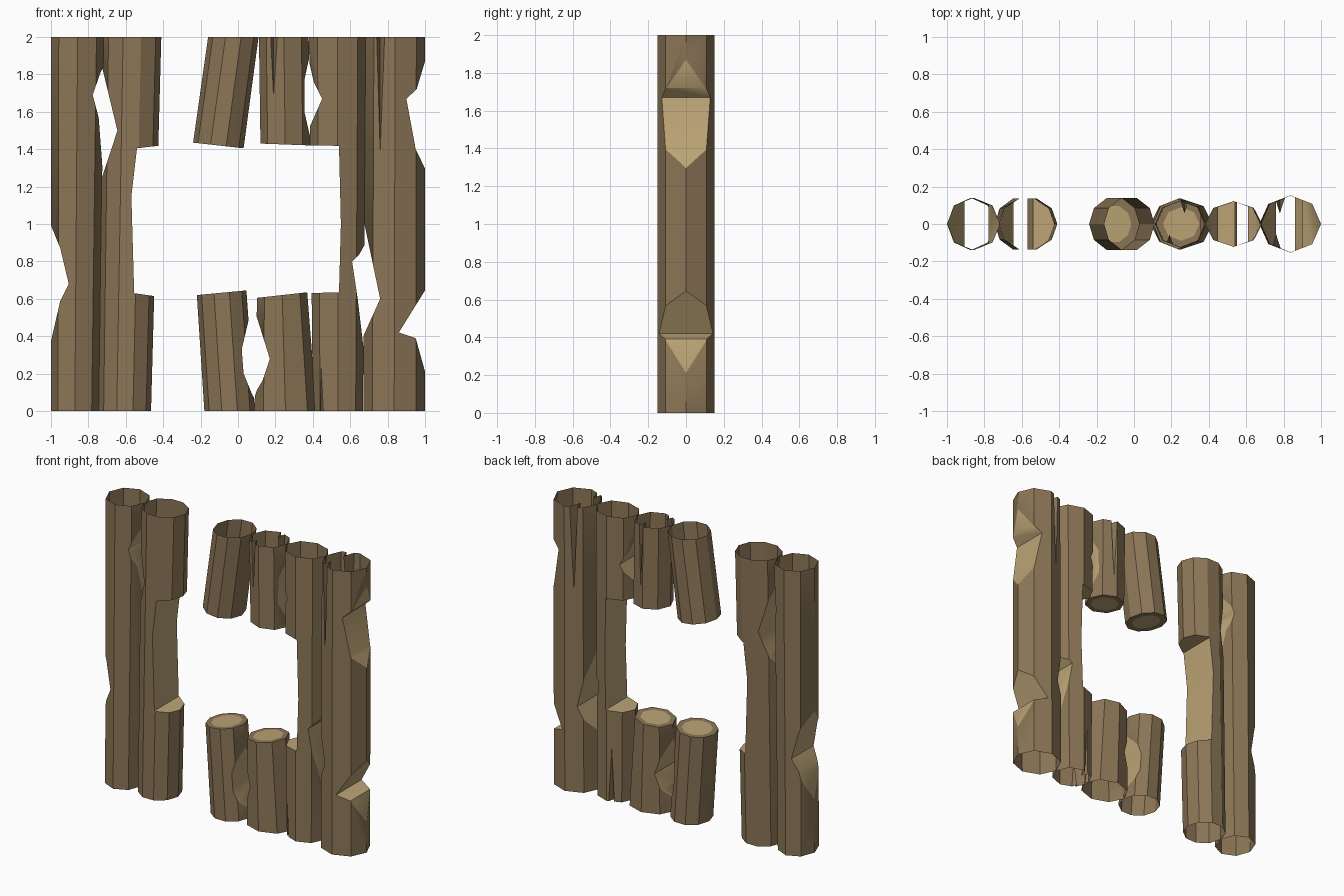
import bpy, bmesh, math

if "Cube" in bpy.data.objects:
    bpy.data.objects.remove(bpy.data.objects["Cube"])

def material(name, col):
    m = bpy.data.materials.new(name)
    m.diffuse_color = (*col, 1)
    m.use_nodes = True
    m.node_tree.nodes["Principled BSDF"].inputs["Base Color"].default_value = m.diffuse_color
    return m

BARK = material("brown bark", (0.262, 0.182, 0.095))
WOOD = material("cut wood", (0.50, 0.37, 0.18))

def make_object(name, bm):
    bmesh.ops.recalc_face_normals(bm, faces=bm.faces[:])
    me = bpy.data.meshes.new(name)
    bm.to_mesh(me)
    bm.free()
    me.materials.append(BARK)
    me.materials.append(WOOD)
    ob = bpy.data.objects.new(name, me)
    bpy.context.collection.objects.link(ob)
    return ob

def chip(points, outer):
    """Side cutter: an edge outline in x,z closed at x = outer, leaving bare wood."""
    outline = points + [(outer, points[-1][1]), (outer, points[0][1])]
    bm = bmesh.new()
    rings = [[bm.verts.new((x, y, z)) for x, z in outline] for y in (-0.3, 0.3)]
    n = len(outline)
    bm.faces.new(rings[0])
    bm.faces.new(rings[1])
    for i in range(n):
        j = (i + 1) % n
        bm.faces.new((rings[0][i], rings[0][j], rings[1][j], rings[1][i]))
    for f in bm.faces:
        f.material_index = 1
    return make_object("cutter", bm)

def crack(x, half, z_tip, z_end, side):
    """Tapering split running from a log end, on the front (-1) or back (1)."""
    bm = bmesh.new()
    a = bm.verts.new((x - half * 1.6, side * 0.2, z_end))
    b = bm.verts.new((x + half * 1.6, side * 0.2, z_end))
    c = bm.verts.new((x, side * 0.05, z_end))
    d = bm.verts.new((x, side * 0.13, z_tip))
    e = bm.verts.new((x, side * 0.2, z_tip))
    for f in ((a, b, c), (a, c, d), (b, d, c), (a, d, e), (b, e, d), (a, e, b)):
        bm.faces.new(f)
    return make_object("cutter", bm)

def log(name, bottom, top, depth, sides=8, inset=0.035, cutters=()):
    """Log between two slanted ends (x_left, x_right, z_left, z_right)."""
    bm = bmesh.new()
    rings = []
    for xl, xr, zl, zr in (bottom, top):
        ring = []
        for i in range(sides):
            a = 2 * math.pi * i / sides
            t = (1 + math.cos(a)) / 2
            ring.append(bm.verts.new((xl + (xr - xl) * t, depth * math.sin(a), zl + (zr - zl) * t)))
        rings.append(ring)
    caps = [bm.faces.new(r) for r in rings]
    for i in range(sides):
        j = (i + 1) % sides
        bm.faces.new((rings[0][i], rings[0][j], rings[1][j], rings[1][i]))
    bm.normal_update()
    # sawn ends: a wood disc inside a bark rim
    for cap in caps:
        if 0.1 < cap.calc_center_median().z < 1.9:
            bmesh.ops.inset_region(bm, faces=[cap], thickness=inset)
            cap.material_index = 1
    ob = make_object(name, bm)
    for c in cutters:
        mod = ob.modifiers.new("cut", 'BOOLEAN')
        mod.operation = 'DIFFERENCE'
        mod.solver = 'EXACT'
        mod.object = c
    bpy.context.view_layer.update()
    ev = ob.evaluated_get(bpy.context.evaluated_depsgraph_get())
    me = bpy.data.meshes.new_from_object(ev)
    ob.modifiers.clear()
    ob.data = me
    for c in cutters:
        bpy.data.objects.remove(c)
    # the outer ends of the wall stay open
    bm = bmesh.new()
    bm.from_mesh(me)
    ends = [f for f in bm.faces if all(v.co.z < 0.001 for v in f.verts)
            or all(v.co.z > 1.999 for v in f.verts)]
    bmesh.ops.delete(bm, geom=ends, context='FACES')
    bm.to_mesh(me)
    bm.free()
    bpy.ops.object.select_all(action='DESELECT')
    ob.select_set(True)
    bpy.context.view_layer.objects.active = ob
    bpy.ops.object.shade_smooth_by_angle(angle=math.radians(32))
    return ob

# outer left log
log("left_outer_log", (-1, -0.745, 0, 0), (-1, -0.715, 2, 2), 0.14, cutters=[
    chip([(-1.003, 1.0), (-0.95, 0.87), (-0.905, 0.68), (-0.95, 0.59), (-1.003, 0.36)], -1.2),
    chip([(-0.714, 1.85), (-0.735, 1.81), (-0.777, 1.69), (-0.745, 1.57), (-0.72, 1.24)], -0.6)])

# left log with the window notch
log("left_window_log", (-0.745, -0.465, 0, 0), (-0.722, -0.41, 2, 2), 0.142, sides=10, cutters=[
    chip([(-0.727, 1.84), (-0.645, 1.5), (-0.68, 1.39), (-0.73, 1.24)], -0.9),
    chip([(-0.41, 1.42), (-0.54, 1.405), (-0.57, 1.15), (-0.555, 0.63), (-0.43, 0.612)], -0.3)])

# short logs above and below the window
log("upper_short_log_left", (-0.24, 0.03, 1.435, 1.405), (-0.16, 0.11, 2, 2), 0.145, sides=10, inset=0.045)
log("lower_short_log_left", (-0.18, 0.09, 0, 0), (-0.22, 0.045, 0.62, 0.645), 0.14, sides=10, cutters=[
    chip([(0.06, 0.5), (0.02, 0.33), (0.03, 0.2), (0.075, 0.09), (0.092, 0.06)], 0.3)])
log("upper_short_log_right", (0.12, 0.385, 1.43, 1.42), (0.112, 0.378, 2, 2), 0.125, cutters=[
    chip([(0.383, 1.9), (0.355, 1.77), (0.355, 1.6), (0.387, 1.46)], 0.6),
    crack(0.19, 0.035, 1.48, 2.05, -1), crack(0.27, 0.03, 1.48, 2.05, 1)])
log("lower_short_log_right", (0.088, 0.42, 0, 0), (0.102, 0.37, 0.605, 0.635), 0.135, cutters=[
    chip([(0.095, 0.52), (0.17, 0.28), (0.13, 0.16), (0.1, 0.11), (0.08, 0.05)], -0.1)])

# right log with the window notch
log("right_window_log", (0.40, 0.668, 0, 0), (0.38, 0.685, 2, 2), 0.122, cutters=[
    chip([(0.375, 1.89), (0.405, 1.76), (0.45, 1.67), (0.375, 1.5)], 0.2),
    chip([(0.37, 1.42), (0.54, 1.418), (0.55, 1.0), (0.54, 0.635), (0.37, 0.63)], 0.2),
    chip([(0.683, 0.9), (0.65, 0.84), (0.61, 0.8), (0.64, 0.6), (0.672, 0.33)], 0.9),
    crack(0.445, 0.03, 0.52, -0.05, -1), crack(0.5, 0.03, 0.52, -0.05, 1)])

# outer right log
log("right_outer_log", (0.67, 1, 0, 0), (0.68, 1, 2, 2), 0.152, cutters=[
    chip([(1.003, 1.88), (0.955, 1.72), (0.9, 1.67), (0.95, 1.4), (1.003, 1.29)], 1.2),
    chip([(1.003, 0.65), (0.86, 0.42), (0.95, 0.39), (1.003, 0.2)], 1.2),
    chip([(0.672, 1.02), (0.76, 0.6), (0.67, 0.4)], 0.5),
    crack(0.76, 0.03, 1.3, 2.05, -1), crack(0.78, 0.03, 1.4, 2.05, 1)])
